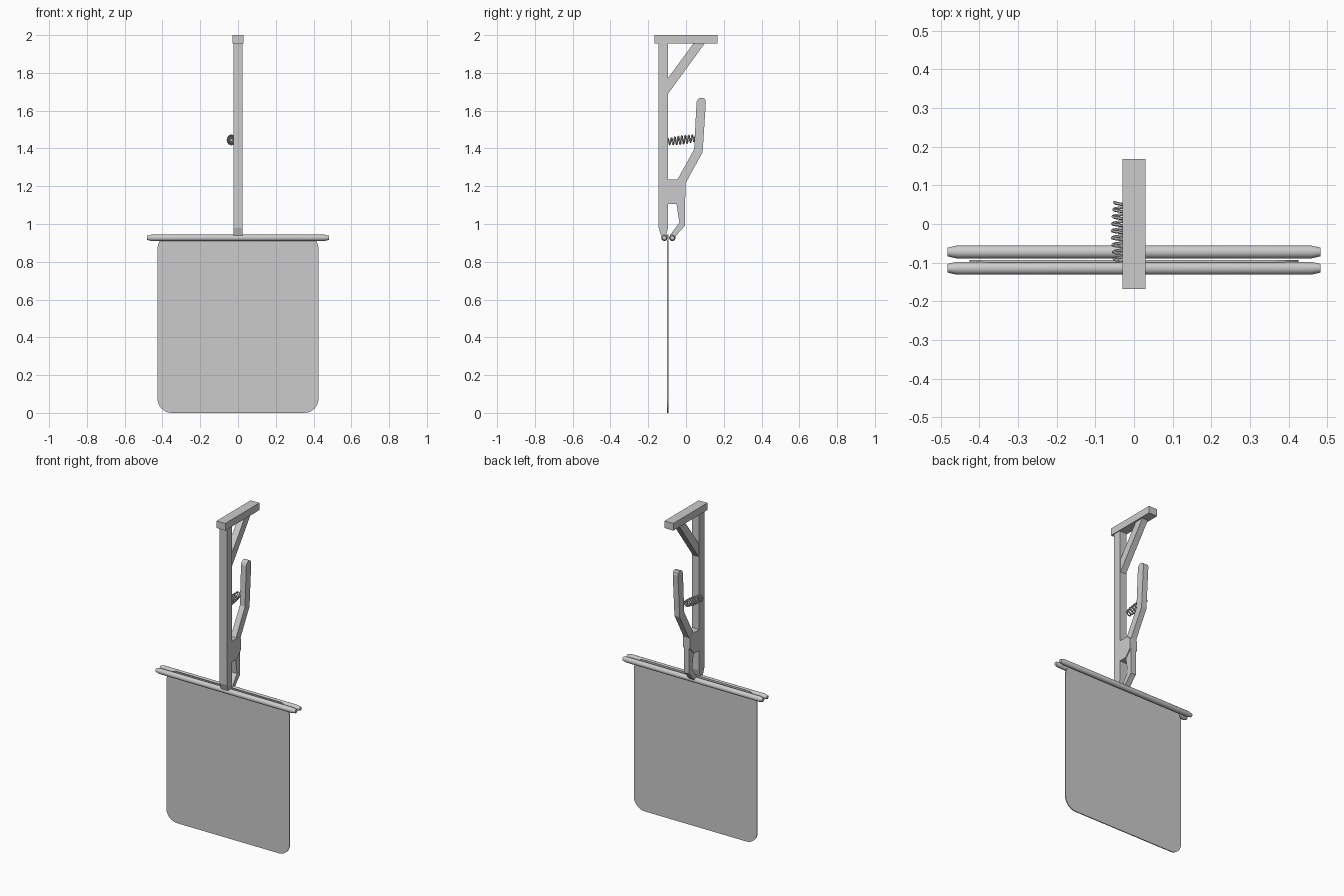
import bpy, bmesh, math
from mathutils import Vector, Matrix

if "Cube" in bpy.data.objects:
    bpy.data.objects.remove(bpy.data.objects["Cube"])


def finish(name, bm, smooth=False):
    bmesh.ops.recalc_face_normals(bm, faces=bm.faces)
    mesh = bpy.data.meshes.new(name)
    bm.to_mesh(mesh)
    bm.free()
    ob = bpy.data.objects.new(name, mesh)
    bpy.context.collection.objects.link(ob)
    if smooth:
        bpy.ops.object.select_all(action='DESELECT')
        bpy.context.view_layer.objects.active = ob
        ob.select_set(True)
        bpy.ops.object.shade_smooth_by_angle(angle=math.radians(35))
    return ob


def side_profile(name, pts, half):
    """Extrude a (y, z) outline across x."""
    bm = bmesh.new()
    f = bm.faces.new([bm.verts.new((-half, y, z)) for y, z in pts])
    r = bmesh.ops.extrude_face_region(bm, geom=[f])
    bmesh.ops.translate(bm, vec=(2 * half, 0, 0),
                        verts=[v for v in r['geom'] if isinstance(v, bmesh.types.BMVert)])
    return finish(name, bm)


# frame: top beam, post with tapered foot, diagonal brace
side_profile("top_beam", [(-.168, 1.955), (.168, 1.955), (.168, 2), (-.168, 2)], .03)
side_profile("post", [(-.145, 1.955), (-.145, .98), (-.132, .94), (-.105, .94),
                      (-.095, .98), (-.095, 1.955)], .025)
side_profile("brace", [(-.097, 1.77), (-.097, 1.687), (.1, 1.957), (.04, 1.957)], .02)

# pivot block and sprung clamp lever
side_profile("pivot_block", [(-.1, 1.105), (-.045, 1.105), (-.005, 1.15), (-.005, 1.215),
                             (-.03, 1.236), (-.1, 1.236)], .025)
side_profile("clamp_lever", [(.056, 1.645), (.062, 1.66), (.074, 1.668), (.09, 1.668),
                             (.101, 1.66), (.105, 1.645), (.088, 1.38), (-.003, 1.215),
                             (-.006, .99), (-.06, .93), (-.085, .94), (-.035, 1.008),
                             (-.05, 1.105), (-.045, 1.236), (.043, 1.395)], .018)

# clamp rods with tapered ends
for name, y in (("front_rod", -.1145), ("back_rod", -.0725)):
    bm = bmesh.new()
    n, rings = 20, []
    for x, r in ((-.483, .011), (-.458, .0168), (.458, .0168), (.483, .011)):
        rings.append([bm.verts.new((x, y + r * math.cos(2 * math.pi * i / n),
                                    .927 + r * math.sin(2 * math.pi * i / n))) for i in range(n)])
    for a, b in zip(rings, rings[1:]):
        for i in range(n):
            bm.faces.new((a[i], a[(i + 1) % n], b[(i + 1) % n], b[i]))
    bm.faces.new(rings[0])
    bm.faces.new(rings[-1])
    finish(name, bm, True)

# hanging sheet with rounded corners
bm = bmesh.new()
rad, outline = .075, []
for k, (sx, cz) in enumerate(((1, .945 - rad), (-1, .945 - rad), (-1, rad), (1, rad))):
    for i in range(9):
        a = math.pi / 2 * (k + i / 8)
        outline.append(bm.verts.new((sx * (.426 - rad) + rad * math.cos(a), -.0965,
                                     cz + rad * math.sin(a))))
f = bm.faces.new(outline)
r = bmesh.ops.extrude_face_region(bm, geom=[f])
bmesh.ops.translate(bm, vec=(0, .006, 0),
                    verts=[v for v in r['geom'] if isinstance(v, bmesh.types.BMVert)])
bmesh.ops.translate(bm, vec=(0, -.003, 0), verts=bm.verts)
finish("hanging_sheet", bm)

# coil spring between post and lever
start, end = Vector((-.035, -.1, 1.435)), Vector((-.035, .056, 1.455))
turns, steps = 8.5, 16
count = int(turns * steps) + 1
curve = bpy.data.curves.new("spring_path", 'CURVE')
curve.dimensions = '3D'
curve.bevel_depth = .0042
curve.bevel_resolution = 1
curve.use_fill_caps = True
spline = curve.splines.new('POLY')
spline.points.add(count - 1)
for i in range(count):
    t = i / (count - 1)
    a = 2 * math.pi * turns * t
    rr = .015 + .006 * math.sin(math.pi * t)
    p = start.lerp(end, t) + Vector((rr * math.cos(a), 0, rr * math.sin(a)))
    spline.points[i].co = (*p, 1)
spring = bpy.data.objects.new("spring", curve)
bpy.context.collection.objects.link(spring)
bpy.ops.object.select_all(action='DESELECT')
bpy.context.view_layer.objects.active = spring
spring.select_set(True)
bpy.ops.object.convert(target='MESH')
bpy.ops.object.shade_smooth_by_angle(angle=math.radians(50))
